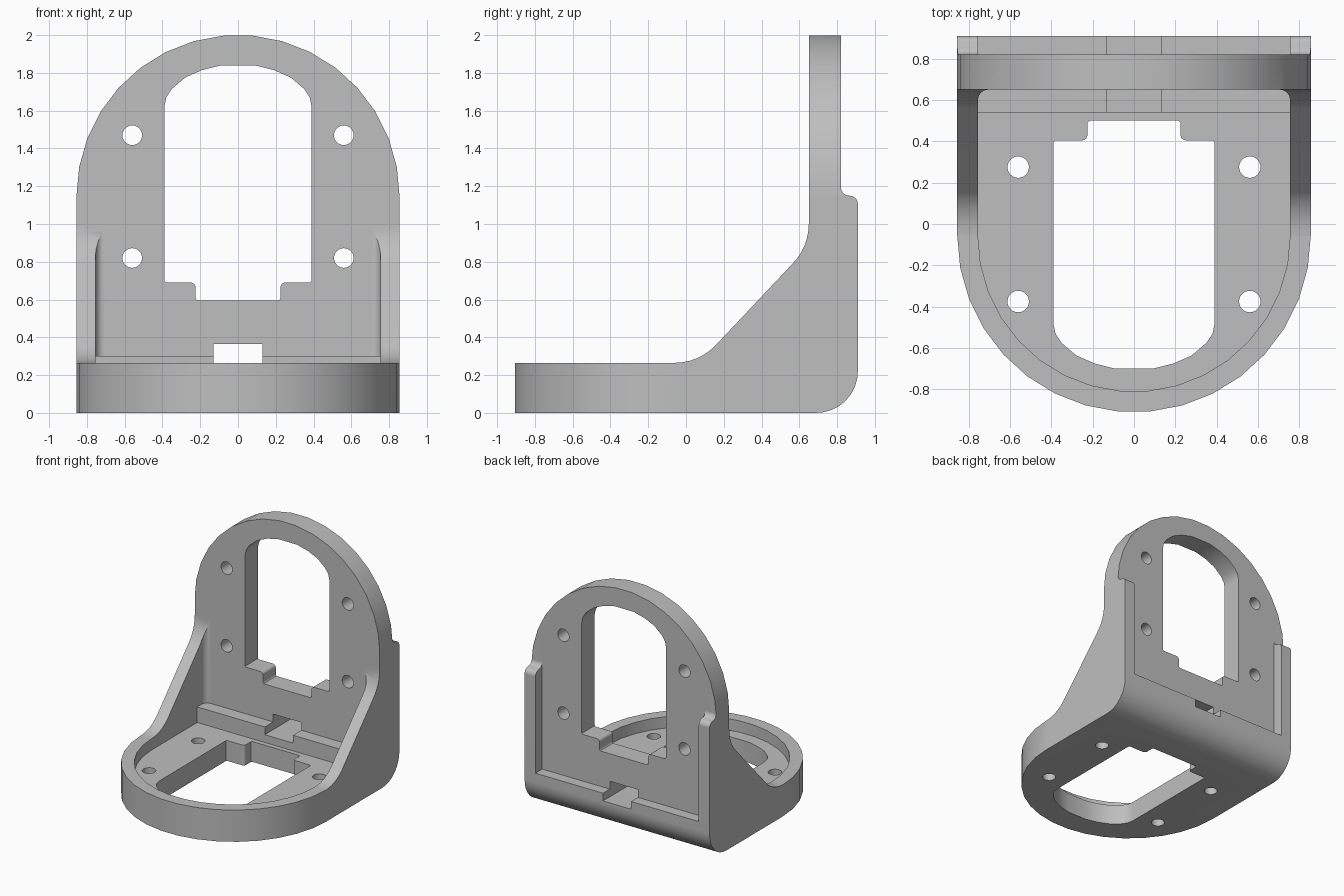
import bpy, bmesh
from math import sin, cos, pi

cube = bpy.data.objects.get("Cube")
if cube:
    bpy.data.objects.remove(cube)

grey = bpy.data.materials.new("plain grey")
grey.use_nodes = True
COLOUR = (0.52, 0.52, 0.52, 1)
grey.diffuse_color = COLOUR
grey.node_tree.nodes["Principled BSDF"].inputs["Base Color"].default_value = COLOUR


def prism(name, pts, axis, lo, hi):
    """Extrude a 2D outline along one axis from lo to hi."""
    place = {"X": lambda a, b, t: (t, a, b),
             "Y": lambda a, b, t: (a, t, b),
             "Z": lambda a, b, t: (a, b, t)}[axis]
    bm = bmesh.new()
    ends = [[bm.verts.new(place(a, b, t)) for a, b in pts] for t in (lo, hi)]
    bm.faces.new(ends[0])
    bm.faces.new(ends[1][::-1])
    n = len(pts)
    for i in range(n):
        j = (i + 1) % n
        bm.faces.new((ends[0][i], ends[0][j], ends[1][j], ends[1][i]))
    bmesh.ops.recalc_face_normals(bm, faces=bm.faces)
    me = bpy.data.meshes.new(name)
    bm.to_mesh(me)
    bm.free()
    me.materials.append(grey)
    ob = bpy.data.objects.new(name, me)
    bpy.context.collection.objects.link(ob)
    return ob


def arc(cx, cy, r, start, end, n):
    angles = [(start + (end - start) * i / n) * pi / 180 for i in range(n + 1)]
    return [(cx + r * cos(a), cy + r * sin(a)) for a in angles]


def rect(x0, y0, x1, y1):
    return [(x0, y0), (x1, y0), (x1, y1), (x0, y1)]


def mirrored(half):
    """Close a right-hand half outline with its mirror image."""
    return half + [(-x, y) for x, y in reversed(half)]


def combine(target, tool, operation="DIFFERENCE"):
    mod = target.modifiers.new("cut", "BOOLEAN")
    mod.operation, mod.solver, mod.object = operation, "EXACT", tool
    bpy.context.view_layer.objects.active = target
    bpy.ops.object.modifier_apply(modifier=mod.name)
    bpy.data.objects.remove(tool)


R = 0.855      # outer radius of both round ends
INNER = 0.755  # inside of the rim
MID_Y, MID_Z = -0.055, 1.145

# Side silhouette: foot, sloped gussets, upright and rear lip
side = [(-1, 0)]
side += arc(0.69, 0.22, 0.22, -90, 0, 8)
side += arc(0.865, 1.105, 0.045, 0, 70, 4)
side += arc(0.865, 1.195, 0.045, 250, 180, 4)
side += [(0.82, 2.1), (0.65, 2.1)]
side += arc(0.35, 1.0, 0.30, 0, -45, 6)
side += arc(-0.06, 0.565, 0.30, -45, -90, 6)
side += [(-1, 0.265)]
bracket = prism("bracket", side, "X", -1, 1)

# Round the front of the foot and the top of the upright
foot = arc(0, MID_Y, R, 180, 360, 17) + [(R, 1.2), (-R, 1.2)]
combine(bracket, prism("foot_outline", foot, "Z", -1, 3), "INTERSECT")
upright = arc(0, MID_Z, R + 0.0005, 0, 180, 17) + [(-1, MID_Z - 0.05), (-1, -1), (1, -1), (1, MID_Z - 0.05)]
combine(bracket, prism("upright_outline", upright, "Y", -2, 2), "INTERSECT")

# Inner tray between the gussets, leaving a raised strip at the wall
front = arc(0, MID_Y, INNER, 180, 360, 17)
fillet = arc(INNER - 0.05, 0.60, 0.05, 0, 90, 4)
tray = front + fillet + [(-x, y) for x, y in reversed(fillet)]
combine(bracket, prism("tray_upper", tray, "Z", 0.30, 3))
low = front + [(INNER, 0.54), (-INNER, 0.54)]
combine(bracket, prism("tray_lower", low, "Z", 0.17, 0.31))

# Recess in the rear face, bounded by the lip
combine(bracket, prism("rear_recess", rect(-INNER, 0.30, INNER, 3), "Y", 0.82, 1.2))

# Cable slot through the foot of the wall
combine(bracket, prism("slot", rect(-0.13, 0.235, 0.13, 0.365), "Y", 0.5, 1.2))


def window(top):
    """Stepped opening with a domed end, in upright coordinates."""
    half = arc(0.21, 0.61, 0.015, -90, 0, 3)
    half += arc(0.25, 0.665, 0.025, 180, 90, 4)
    half += arc(0.375, 0.705, 0.015, -90, 0, 3)
    half += [(0.39, top - 0.22), (0.38, top - 0.17), (0.35, top - 0.125),
             (0.28, top - 0.065), (0.19, top - 0.025), (0.09, top)]
    return mirrored(half)


FLIP = 1.095  # turns upright heights into foot depths
combine(bracket, prism("wall_window", window(1.84), "Y", 0.4, 1.2))
combine(bracket, prism("floor_window", [(x, FLIP - z) for x, z in window(1.795)], "Z", -1, 0.25))

# Four screw holes in each plate
for x in (-0.56, 0.56):
    for z in (0.82, 1.47):
        combine(bracket, prism("wall_hole", arc(x, z, 0.052, 0, 345, 23), "Y", 0.4, 1.2))
        combine(bracket, prism("floor_hole", arc(x, FLIP - z, 0.052, 0, 345, 23), "Z", -1, 0.25))

# Smooth curves with crisp edges
bpy.ops.object.select_all(action="DESELECT")
bracket.select_set(True)
bpy.context.view_layer.objects.active = bracket
bpy.ops.object.shade_smooth_by_angle()
weighted = bracket.modifiers.new("even_shading", "WEIGHTED_NORMAL")
weighted.keep_sharp = True
